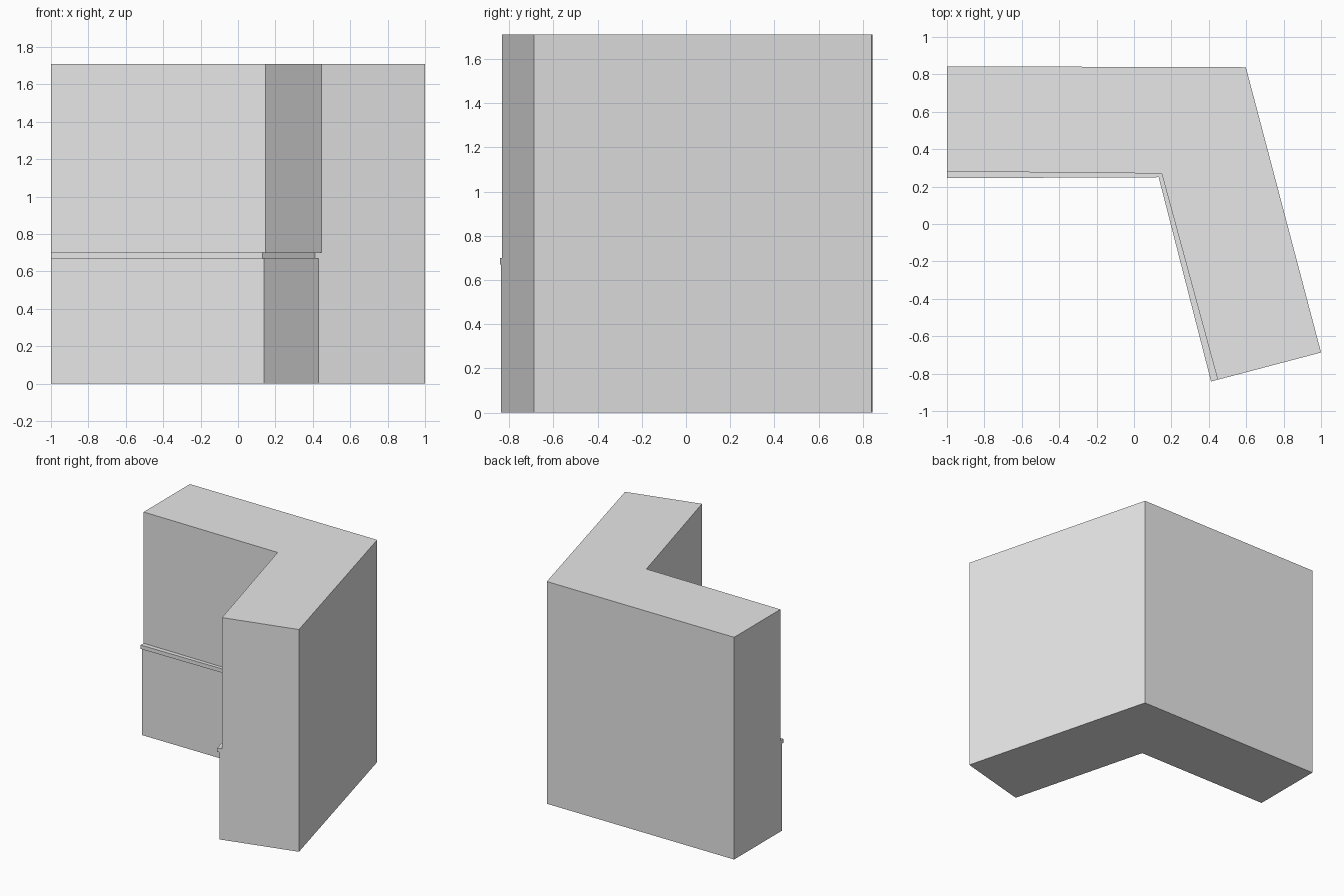
import bpy
import bmesh
from mathutils import Vector

cube = bpy.data.objects.get("Cube")
if cube:
    bpy.data.objects.remove(cube, do_unlink=True)

# Single grey material
grey = bpy.data.materials.new("plain_grey")
grey.use_nodes = True
colour = (0.8, 0.8, 0.8, 1)
grey.diffuse_color = colour
grey.node_tree.nodes["Principled BSDF"].inputs["Base Color"].default_value = colour

HEIGHT, RAIL_TOP, RAIL_BOTTOM = 1.71, 0.70, 0.67

# Wall stations: outer point, rail edge point, setback of the upper wall as a share of depth
stations = [
    ((-1.0, 0.843), (-1.0, 0.245), 0.06),    # left end
    ((0.598, 0.838), (0.132, 0.25), 0.034),  # mitred corner
    ((1.0, -0.687), (0.412, -0.842), 0.06),  # angled end
]


def section(outer, rail, setback):
    """Wall cross-section: tall back, upper face, chair rail, lower face."""
    outer, rail = Vector(outer), Vector(rail)
    upper = rail.lerp(outer, setback)
    lower = rail.lerp(outer, setback / 2)
    outline = [(outer, 0), (outer, HEIGHT), (upper, HEIGHT), (upper, RAIL_TOP),
               (rail, RAIL_TOP), (rail, RAIL_BOTTOM), (lower, RAIL_BOTTOM), (lower, 0)]
    return [(p.x, p.y, z) for p, z in outline]


# Sweep the section through the corner and cap both ends
bm = bmesh.new()
rings = [[bm.verts.new(co) for co in section(*s)] for s in stations]
for a, b in zip(rings, rings[1:]):
    for i in range(len(a)):
        j = (i + 1) % len(a)
        bm.faces.new((a[i], a[j], b[j], b[i]))
bm.faces.new(rings[0])
bm.faces.new(rings[-1])
bmesh.ops.recalc_face_normals(bm, faces=bm.faces)

mesh = bpy.data.meshes.new("corner_wall")
bm.to_mesh(mesh)
bm.free()
mesh.materials.append(grey)
wall = bpy.data.objects.new("corner_wall", mesh)
bpy.context.collection.objects.link(wall)
